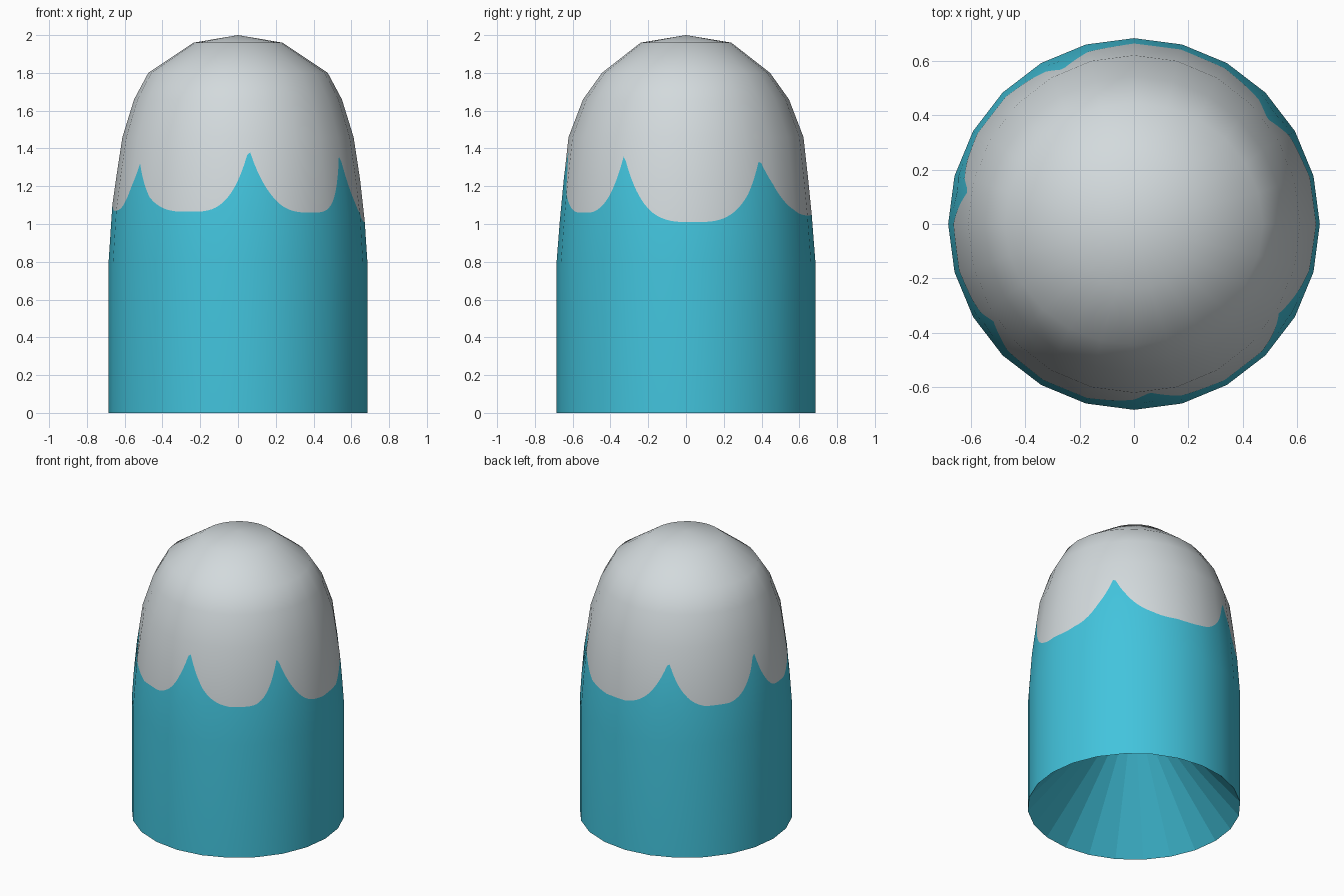
import bpy, bmesh, math
from mathutils import Vector

if "Cube" in bpy.data.objects:
    bpy.data.objects.remove(bpy.data.objects["Cube"])

SIDES, SUB = 24, 10
# profile rows: height, radius along x, radius along y
PROFILE = [(0, .685, .685), (.8, .685, .685), (1.12, .664, .66), (1.46, .612, .622),
           (1.66, .55, .545), (1.8, .475, .445), (1.96, .235, .24), (2.0, 0, 0)]
# cap edge: angle from the front (towards +x), height; alternating trough and peak
EDGE = [(-22, 1.065), (5.4, 1.40), (36, 1.06), (58.8, 1.37), (93, 1.01), (128, 1.345),
        (170, 1.045), (205, 1.36), (233, 1.06), (259, 1.36), (281, 1.07), (304.5, 1.32),
        (338, 1.065)]


def material(name, rgb):
    m = bpy.data.materials.new(name)
    m.diffuse_color = (*rgb, 1)
    m.use_nodes = True
    m.node_tree.nodes["Principled BSDF"].inputs["Base Color"].default_value = m.diffuse_color
    return m


def radii(z):
    for (z0, a0, b0), (z1, a1, b1) in zip(PROFILE, PROFILE[1:]):
        if z <= z1:
            t = (z - z0) / (z1 - z0)
            return a0 + (a1 - a0) * t, b0 + (b1 - b0) * t
    return 0, 0


def edge_height(deg):
    if deg > 338:
        deg -= 360
    for i, ((a0, z0), (a1, z1)) in enumerate(zip(EDGE, EDGE[1:])):
        if deg <= a1:
            t = (deg - a0) / (a1 - a0)
            if i % 2:  # peak falling to trough
                return z1 + (z0 - z1) * (1 - t) ** 3.2
            return z0 + (z1 - z0) * t ** 3.2


def corner(i):
    a = math.tau * i / SIDES
    return Vector((math.sin(a), -math.cos(a)))


teal = material("teal", (.055, .55, .72))
white = material("pale grey", (.65, .70, .72))

# body with scalloped cap: one wall, split along the painted edge
bm = bmesh.new()
apex = bm.verts.new((0, 0, 2))
columns = []
for i in range(SIDES):
    for j in range(SUB):
        t = j / SUB
        d = corner(i).lerp(corner(i + 1), t)
        b = edge_height(360 * (i + t) / SIDES)
        rows = [0, .4, .8, (.8 + b) / 2, b, (b + 1.46) / 2, 1.46, 1.66, 1.8, 1.96]
        col = []
        for z in rows:
            rx, ry = radii(z)
            col.append(bm.verts.new((d.x * rx, d.y * ry, z)))
        columns.append(col)
for i, c in enumerate(columns):
    n = columns[(i + 1) % len(columns)]
    for k in range(len(c) - 1):
        f = bm.faces.new((c[k], n[k], n[k + 1], c[k + 1]))
        f.material_index = 0 if k < 4 else 1
    bm.faces.new((c[-1], n[-1], apex)).material_index = 1
for f in bm.faces:
    f.smooth = True
me = bpy.data.meshes.new("body_and_cap")
bm.to_mesh(me)
bm.free()
me.materials.append(teal)
me.materials.append(white)

# round smooth normals over the flat sides
SLOPE = [(0, 0), (.8, 2), (1.12, 6), (1.46, 14), (1.66, 23), (1.8, 43), (1.96, 68), (2, 90)]


def normal(co):
    for (z0, s0), (z1, s1) in zip(SLOPE, SLOPE[1:]):
        if co.z <= z1 + 1e-5:
            s = math.radians(s0 + (s1 - s0) * (co.z - z0) / (z1 - z0))
            break
    flat = Vector((co.x, co.y, 0))
    if flat.length < 1e-6:
        return Vector((0, 0, 1))
    return flat.normalized() * math.cos(s) + Vector((0, 0, math.sin(s)))


me.normals_split_custom_set_from_vertices([normal(v.co) for v in me.vertices])
bpy.context.collection.objects.link(bpy.data.objects.new("body_and_cap", me))

# conical hollow in the underside
bm = bmesh.new()
ring = [bm.verts.new((*(corner(i) * .685), 0)) for i in range(SIDES)]
tip = bm.verts.new((0, 0, .8))
for i in range(SIDES):
    bm.faces.new((ring[(i + 1) % SIDES], ring[i], tip))
me = bpy.data.meshes.new("underside_hollow")
bm.to_mesh(me)
bm.free()
me.materials.append(teal)
bpy.context.collection.objects.link(bpy.data.objects.new("underside_hollow", me))
